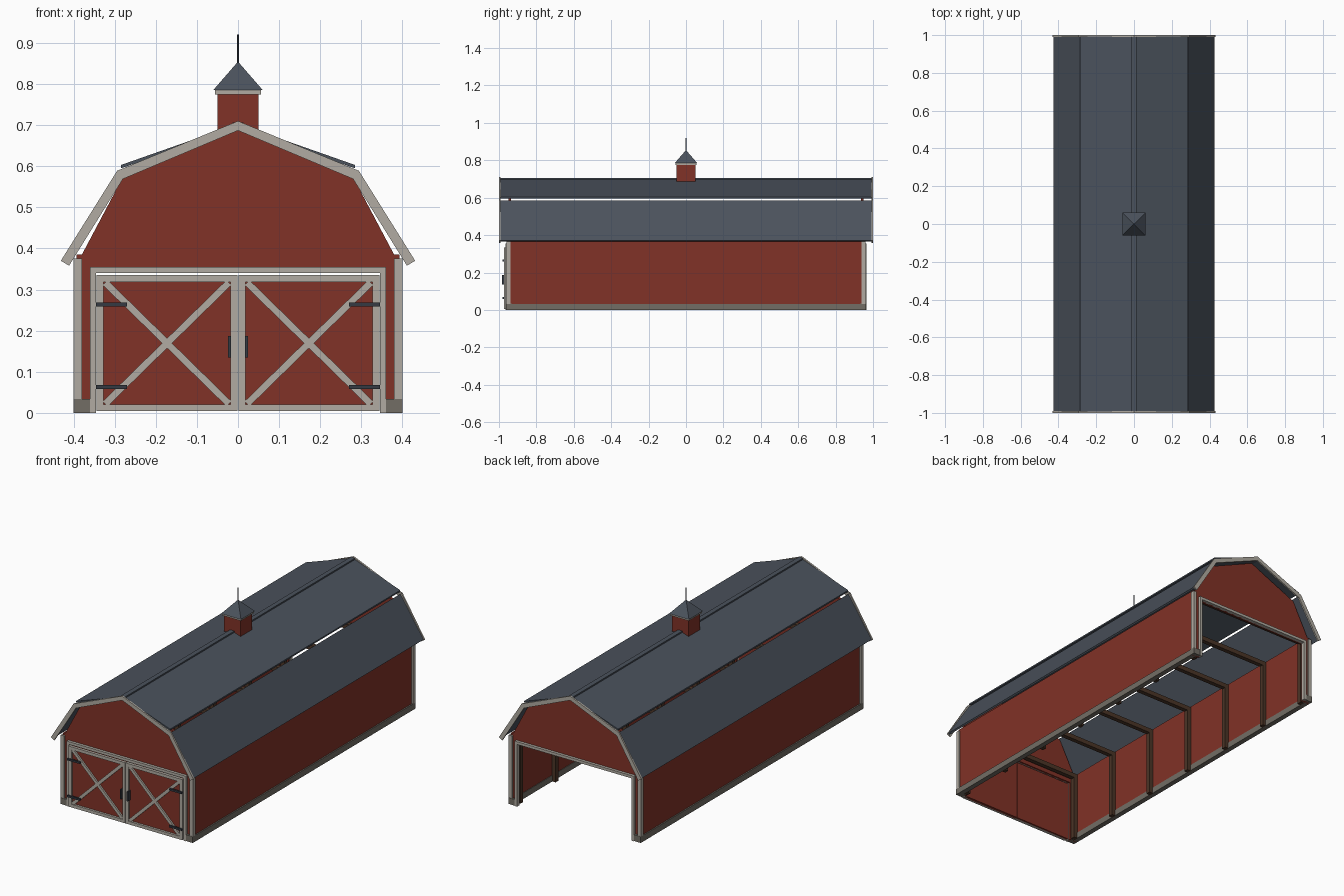
import bpy
from mathutils import Vector

cube = bpy.data.objects.get("Cube")
if cube:
    bpy.data.objects.remove(cube)


def material(name, rgb):
    m = bpy.data.materials.new(name)
    m.use_nodes = True
    m.diffuse_color = (*rgb, 1)
    m.node_tree.nodes["Principled BSDF"].inputs["Base Color"].default_value = (*rgb, 1)
    return m


RED = material("barn red", (0.22, 0.032, 0.02))
ROOF = material("slate roof", (0.07, 0.085, 0.108))
TRIM = material("weathered trim", (0.44, 0.41, 0.36))
STONE = material("foundation stone", (0.17, 0.155, 0.13))
WOOD = material("dark timber", (0.07, 0.035, 0.02))
IRON = material("iron", (0.035, 0.042, 0.055))


def prism(name, profile, y0, y1, mat):
    """Extrude an (x, z) outline along y."""
    n = len(profile)
    area = sum(a[0] * b[1] - b[0] * a[1] for a, b in zip(profile, profile[1:] + profile[:1]))
    if area < 0:
        profile = profile[::-1]
    verts = [(x, y, z) for y in (y0, y1) for x, z in profile]
    faces = [tuple(range(n)), tuple(range(2 * n - 1, n - 1, -1))]
    faces += [(i, i + n, (i + 1) % n + n, (i + 1) % n) for i in range(n)]
    mesh = bpy.data.meshes.new(name)
    mesh.from_pydata(verts, [], faces)
    mesh.materials.append(mat)
    ob = bpy.data.objects.new(name, mesh)
    bpy.context.collection.objects.link(ob)
    return ob


def box(name, x, y, z, mat):
    return prism(name, [(x[0], z[0]), (x[1], z[0]), (x[1], z[1]), (x[0], z[1])], *y, mat)


def board(name, p, q, width, y, mat):
    """Straight plank from p to q in the xz plane."""
    p, q = Vector(p), Vector(q)
    d = (q - p).normalized() * width / 2
    n = Vector((-d.y, d.x))
    return prism(name, [tuple(v) for v in (p - n, q - n, q + n, p + n)], *y, mat)


def flip(points, s):
    return [(s * x, z) for x, z in points]


def span(a, b, s):
    return tuple(sorted((a * s, b * s)))


SIDES = ((1, "left"), (-1, "right"))
ENDS = ((-1, "front"), (1, "back"))

# Long walls, foundations, roof slopes
for s, side in SIDES:
    box(f"{side}_wall", span(0.375, 0.393, s), (-0.95, 0.95), (0.02, 0.385), RED)
    box(f"{side}_foundation", span(0.372, 0.4, s), (-0.962, 0.962), (0, 0.033), STONE)
    prism(f"{side}_upper_roof", flip([(0, 0.703), (0.285, 0.603), (0.285, 0.595), (0, 0.693)], s),
          -0.993, 0.993, ROOF)
    prism(f"{side}_lower_roof", flip([(0.287, 0.584), (0.427, 0.372), (0.42, 0.366), (0.281, 0.578)], s),
          -0.993, 0.993, ROOF)
box("ridge_cap", (-0.013, 0.013), (-0.993, 0.993), (0.69, 0.706), ROOF)

# Gable ends, with corner boards, rake boards and opening frame
for e, end in ENDS:
    y_wall = span(0.935, 0.95, e)
    y_trim = span(0.945, 0.965, e)
    y_rake = span(0.991, 1.0, e)
    gable = [(-0.385, 0.375), (-0.283, 0.568), (0, 0.692), (0.283, 0.568), (0.385, 0.375),
             (0.385, 0.34), (-0.385, 0.34)]
    prism(f"{end}_gable", gable, *y_wall, RED)
    box(f"{end}_header", (-0.36, 0.36), y_trim, (0.34, 0.355), TRIM)
    for s, side in SIDES:
        tag = f"{end}_{side}"
        box(f"{tag}_wall_strip", span(0.35, 0.393, s), y_wall, (0, 0.35), RED)
        box(f"{tag}_corner_board", span(0.38, 0.4, s), span(0.938, 0.96, e), (0.033, 0.375), TRIM)
        box(f"{tag}_footing", span(0.36, 0.4, s), span(0.93, 0.962, e), (0, 0.034), STONE)
        box(f"{tag}_jamb", span(0.345, 0.36, s), y_trim, (0, 0.355), TRIM)
        prism(f"{tag}_upper_rake", flip([(0, 0.71), (0.294, 0.589), (0.28, 0.569), (0, 0.687)], s),
              *y_rake, TRIM)
        prism(f"{tag}_lower_rake", flip([(0.294, 0.589), (0.431, 0.37), (0.411, 0.358), (0.28, 0.569)], s),
              *y_rake, TRIM)

# Front double doors
y_frame = (-0.972, -0.955)
y_iron = (-0.98, -0.97)
for s, side in SIDES:
    name = f"{side}_door"
    box(f"{name}_panel", span(0.001, 0.344, s), (-0.96, -0.945), (0.004, 0.335), RED)
    for part, x in (("inner_stile", (0.001, 0.018)), ("outer_stile", (0.327, 0.344))):
        box(f"{name}_{part}", span(*x, s), y_frame, (0.004, 0.335), TRIM)
    for part, z in (("bottom_rail", (0.004, 0.021)), ("top_rail", (0.318, 0.335))):
        box(f"{name}_{part}", span(0.018, 0.327, s), y_frame, z, TRIM)
    for part, z0, z1 in (("rising_brace", 0.022, 0.317), ("falling_brace", 0.317, 0.022)):
        board(f"{name}_{part}", (s * 0.022, z0), (s * 0.323, z1), 0.017, (-0.969, -0.957), TRIM)
    for part, z in (("lower_hinge", 0.063), ("upper_hinge", 0.264)):
        box(f"{name}_{part}", span(0.27, 0.346, s), y_iron, (z - 0.005, z + 0.005), IRON)
    box(f"{name}_handle", span(0.017, 0.024, s), (-0.985, -0.96), (0.135, 0.187), IRON)

# Interior timber frame: posts and tie beams
for i in range(7):
    y = -0.915 + i * 0.305
    for s, side in SIDES:
        box(f"{side}_post_{i}", span(0.352, 0.376, s), (y - 0.012, y + 0.012), (0, 0.36), WOOD)
    box(f"tie_beam_{i}", (-0.376, 0.376), (y - 0.012, y + 0.012), (0.357, 0.382), WOOD)

# Cupola with pyramid roof and lightning rod
box("cupola_body", (-0.05, 0.05), (-0.05, 0.05), (0.685, 0.777), RED)
box("cupola_trim", (-0.056, 0.056), (-0.056, 0.056), (0.775, 0.786), TRIM)
bpy.ops.mesh.primitive_cone_add(vertices=4, radius1=0.06 * 2 ** 0.5, radius2=0, depth=0.069,
                                location=(0, 0, 0.82), rotation=(0, 0, 0.785398))
bpy.context.object.name = "cupola_roof"
bpy.context.object.data.materials.append(ROOF)
bpy.ops.mesh.primitive_cylinder_add(vertices=8, radius=0.0028, depth=0.075, location=(0, 0, 0.8825))
bpy.context.object.name = "lightning_rod"
bpy.context.object.data.materials.append(IRON)
